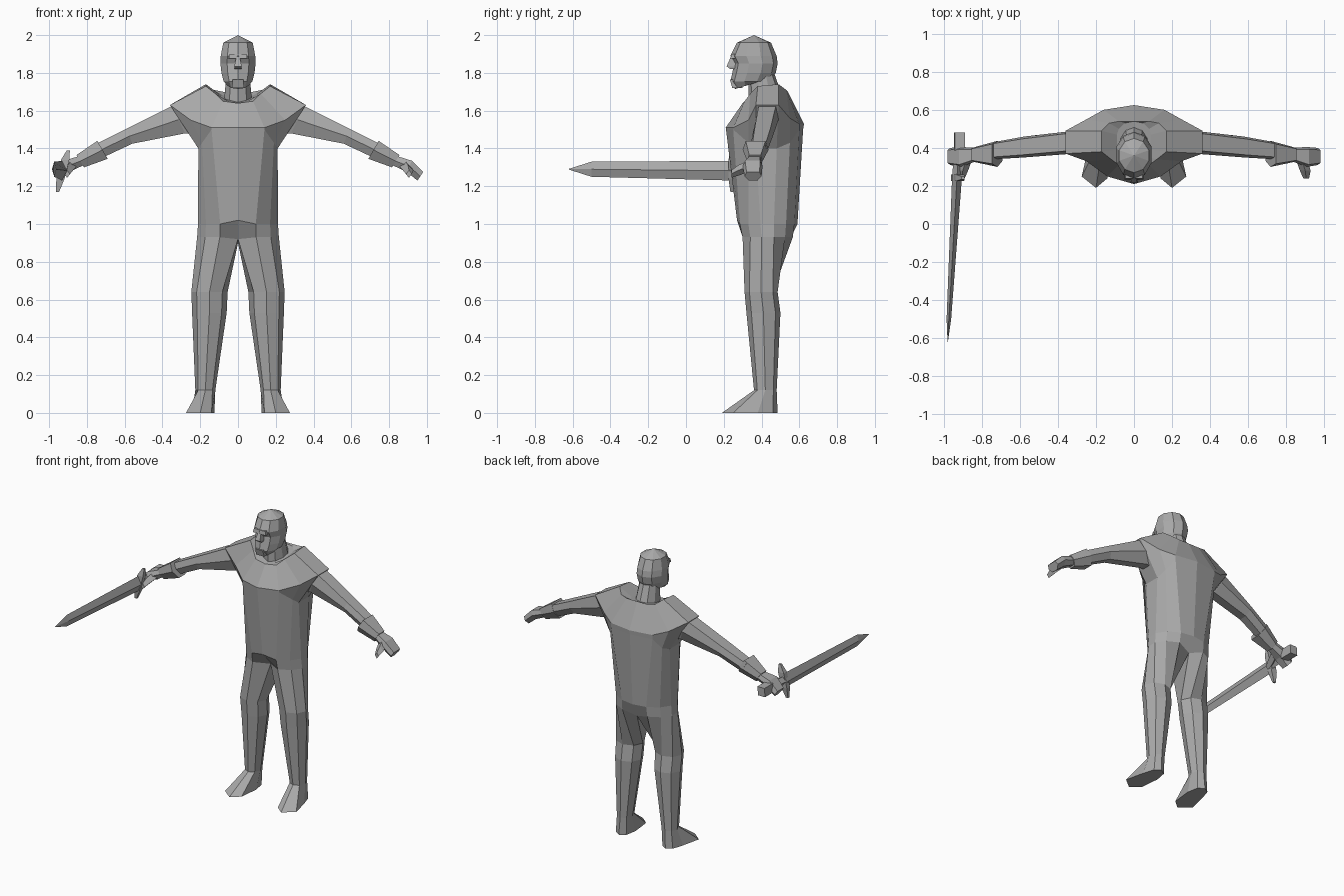
import bpy
import bmesh
from math import sin, cos, radians

default_cube = bpy.data.objects.get("Cube")
if default_cube:
    bpy.data.objects.remove(default_cube, do_unlink=True)

# Single plain grey
grey = bpy.data.materials.new("plain_grey")
grey.use_nodes = True
colour = (0.4, 0.4, 0.4, 1)
grey.diffuse_color = colour
grey.node_tree.nodes["Principled BSDF"].inputs["Base Color"].default_value = colour


def add_strip(bm, rings, side, closed, cap_start, cap_end):
    """Skin a row of rings; side = -1 mirrors them across x."""
    rows = [[bm.verts.new((side * x, y, z)) for x, y, z in ring] for ring in rings]
    count = len(rows[0])
    for low, high in zip(rows, rows[1:]):
        for i in range(count if closed else count - 1):
            j = (i + 1) % count
            bm.faces.new((low[i], low[j], high[j], high[i]))
    if cap_start:
        bm.faces.new(rows[0])
    if cap_end:
        bm.faces.new(rows[-1])


def finish(name, bm):
    """Weld the skin, face it outwards and make the object."""
    bmesh.ops.remove_doubles(bm, verts=bm.verts, dist=0.0005)
    bmesh.ops.recalc_face_normals(bm, faces=bm.faces)
    mesh = bpy.data.meshes.new(name)
    bm.to_mesh(mesh)
    bm.free()
    mesh.materials.append(grey)
    obj = bpy.data.objects.new(name, mesh)
    bpy.context.collection.objects.link(obj)
    return obj


def solid(name, rings, side=1):
    bm = bmesh.new()
    add_strip(bm, rings, side, True, True, True)
    return finish(name, bm)


def symmetric(name, rings, cap_start=True):
    bm = bmesh.new()
    for side in (1, -1):
        add_strip(bm, rings, side, False, cap_start, True)
    return finish(name, bm)


def half_oval(z, front, back, width, count, slope=0):
    """Right half of an oval, from the front centre to the back centre."""
    middle, depth = (front + back) / 2, (back - front) / 2
    ring = []
    for i in range(count):
        a = radians(180 * i / (count - 1))
        y = middle - depth * cos(a)
        x = 0 if i in (0, count - 1) else width * sin(a)
        ring.append((x, y, z + slope * (y - front)))
    return ring


def leg_ring(z, inner, outer, front, back):
    """Eight-sided leg section, starting at the inner front corner."""
    angles = [radians(45 * i - 45) for i in range(8)]
    return [((inner + outer) / 2 + (outer - inner) / 2 * sin(a),
             (front + back) / 2 - (back - front) / 2 * cos(a), z) for a in angles]


def limb_ring(top_x, top_z, low_x, low_z, front, back):
    """Six-sided section across an arm, leaning with the arm."""
    mid_x, mid_z = (top_x + low_x) / 2, (top_z + low_z) / 2
    inset = (back - front) * 0.12
    return [(top_x, front + inset, top_z), (top_x, back - inset, top_z),
            (mid_x, back, mid_z), (low_x, back - 2 * inset, low_z),
            (low_x, front + 2 * inset, low_z), (mid_x, front, mid_z)]


def diamond(y, x, z, half_x, half_z):
    return [(x + half_x, y, z), (x, y, z + half_z), (x - half_x, y, z), (x, y, z - half_z)]


def slab(x, z, half_x, front, back):
    return [(x - half_x, front, z), (x + half_x, front, z),
            (x + half_x, back, z), (x - half_x, back, z)]


# Body: collar, raised shoulder crest, mantle rim, armpits, hips, crotch
collar = [(0, .31, 1.64), (.05, .32, 1.65), (.08, .35, 1.66), (.09, .39, 1.67),
          (.09, .47, 1.68), (.08, .5, 1.68), (.05, .53, 1.69), (0, .54, 1.69)]
crest = [(0, .3, 1.64), (.08, .31, 1.65), (.12, .34, 1.69), (.17, .38, 1.73),
         (.17, .49, 1.74), (.13, .53, 1.71), (.08, .54, 1.7), (0, .54, 1.7)]
rim = [(0, .21, 1.51), (.14, .25, 1.51), (.25, .33, 1.55), (.36, .37, 1.63),
       (.36, .49, 1.63), (.25, .55, 1.56), (.16, .6, 1.53), (0, .625, 1.53)]
armpit = [(0, .212, 1.5), (.14, .25, 1.5), (.19, .33, 1.43), (.21, .37, 1.4),
          (.21, .48, 1.4), (.2, .55, 1.43), (.16, .6, 1.5), (0, .62, 1.5)]
hips = half_oval(1.0, .27, .59, .217, 8)
crotch = half_oval(.93, .285, .58, .222, 8)
hips[0] = (0, .27, 1.02)
crotch[0] = (0, .36, .92)
crotch[-1] = (0, .54, .9)

# Legs continue from the crotch down to flat feet
sole = [(.14, .24), (.2, .19), (.275, .25), (.245, .38),
        (.22, .46), (.18, .485), (.14, .46), (.125, .38)]
leg = [crotch, leg_ring(.64, .055, .247, .31, .485), leg_ring(.53, .06, .243, .32, .5),
       leg_ring(.12, .12, .226, .36, .48), [(x, y, 0) for x, y in sole]]
bm = bmesh.new()
for side in (1, -1):
    add_strip(bm, [collar, crest, rim, armpit, hips, crotch], side, False, True, False)
    add_strip(bm, leg, side, True, False, True)
finish("body", bm)

# Neck and hooded head
symmetric("neck", [half_oval(1.62, .33, .53, .08, 6), half_oval(1.79, .33, .47, .065, 6)])
symmetric("head", [half_oval(2.0, .36, .36, 0, 6),
                   half_oval(1.96, .27, .45, .082, 6),
                   half_oval(1.89, .235, .48, .096, 6),
                   half_oval(1.85, .255, .485, .098, 6),
                   half_oval(1.8, .245, .475, .092, 6),
                   half_oval(1.755, .235, .45, .08, 6),
                   half_oval(1.715, .26, .42, .058, 6, .3)], cap_start=False)
solid("nose", [slab(0, 1.88, .01, .235, .27), slab(0, 1.835, .02, .215, .27),
               slab(0, 1.82, .018, .235, .27)])
solid("brow", [slab(0, 1.9, .045, .24, .3), slab(0, 1.875, .05, .235, .3)])
solid("chin", [slab(0, 1.765, .028, .232, .3), slab(0, 1.72, .032, .245, .3)])

# Arms, flared cuffs, fists and thumbs on both sides
for word, side in (("left", 1), ("right", -1)):
    solid(word + "_arm", [limb_ring(.2, 1.66, .2, 1.47, .38, .48),
                          limb_ring(.35, 1.625, .28, 1.48, .37, .49),
                          limb_ring(.59, 1.505, .56, 1.425, .35, .46),
                          limb_ring(.76, 1.42, .72, 1.35, .34, .43)], side)
    solid(word + "_cuff", [limb_ring(.745, 1.44, .69, 1.345, .3, .437),
                           limb_ring(.855, 1.365, .815, 1.3, .325, .405)], side)
    solid(word + "_hand", [limb_ring(.84, 1.36, .82, 1.31, .33, .4),
                           limb_ring(.92, 1.335, .895, 1.275, .3, .405),
                           limb_ring(.98, 1.275, .95, 1.23, .31, .4)], side)
    solid(word + "_thumb", [diamond(.33, .885, 1.305, .03, .03),
                            diamond(.28, .9, 1.285, .028, .028),
                            diamond(.24, .905, 1.265, .015, .02)], side)

# Sword held forward in the right fist
solid("sword_blade", [diamond(.25, -.93, 1.282, .026, .052),
                      diamond(-.5, -.973, 1.29, .012, .04),
                      diamond(-.62, -.979, 1.29, .001, .002)])
solid("sword_grip", [diamond(.25, -.93, 1.285, .025, .03),
                     diamond(.39, -.922, 1.29, .025, .03)])
solid("sword_pommel", [slab(-.92, 1.26, .027, .385, .48), slab(-.915, 1.32, .027, .385, .48)])
solid("sword_guard", [slab(-.898, 1.39, .008, .235, .25), slab(-.915, 1.34, .022, .225, .26),
                      slab(-.94, 1.24, .022, .225, .26), slab(-.955, 1.17, .008, .235, .25)])
